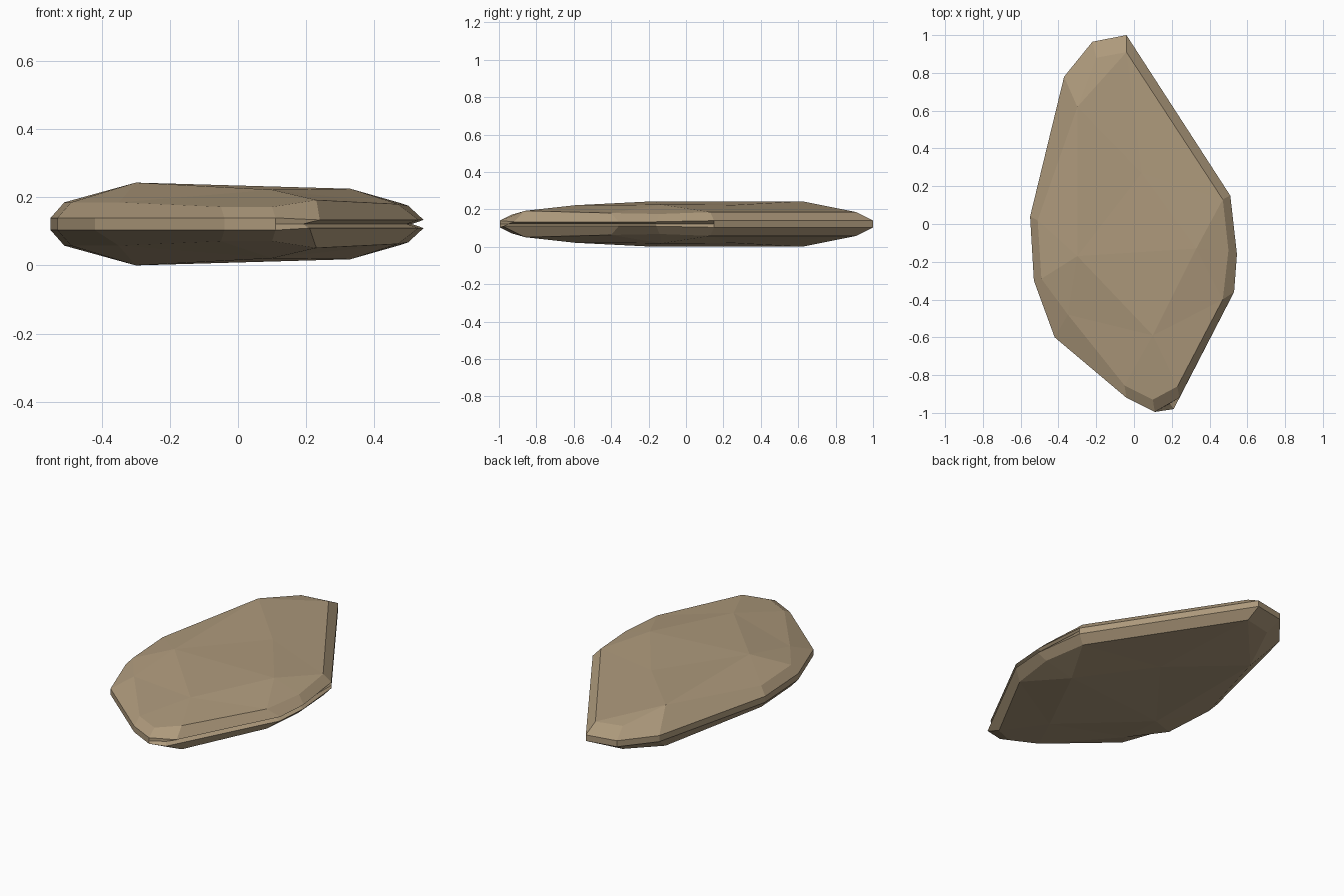
import bpy
import bmesh
from mathutils import Vector
from mathutils.geometry import delaunay_2d_cdt

MID = 0.1215  # height of the seam; both halves mirror about it
SEAM = 0.018  # half thickness of the thin edge band

cube = bpy.data.objects.get("Cube")
if cube:
    bpy.data.objects.remove(cube, do_unlink=True)

# Outer edge and raised shoulder, clockwise from the back tip
outer = [(-.04, 1), (.51, .15), (.545, -.16), (.53, -.36), (.21, -.98), (.11, -.995),
         (-.04, -.92), (-.42, -.6), (-.53, -.3), (-.55, .04), (-.37, .78), (-.22, .965)]
shoulder = [(-.04, .91, .185), (.47, .13, .185), (.5, -.14, .175), (.47, -.4, .18),
            (.23, -.86, .192), (.1, -.93, .172), (-.05, -.855, .172), (-.35, -.48, .185),
            (-.49, -.29, .185), (-.51, .02, .185), (-.3, .62, .243), (-.2, .88, .19)]
# High points of the broad faces: left, right, front, centre
crown = [(-.3, -.17, .243), (.33, -.13, .225), (.1, -.59, .222), (.04, .27, .224)]
groove = range(2, 5)  # corners where the edge is split by a notch

count = len(outer)
left, right, front, centre = range(count, count + len(crown))
cap = [Vector(p) for p in shoulder + crown]
ridges = [(left, front), (left, count - 2), (front, right), (left, centre),
          (centre, right), (centre, 0), (right, 1), (front, 3)]

# Triangulate the broad face along its ridges
rim = [(i, (i + 1) % count) for i in range(count)]
cdt = delaunay_2d_cdt([p.xy for p in cap], rim + ridges, [list(range(count))], 1, 1e-5)
cap_faces = cdt[2]
origin = [ids[0] for ids in cdt[3]]

bm = bmesh.new()


def half(side):
    """Add one broad face and its sloping shoulder; return the edge ring."""
    top = [bm.verts.new((p.x, p.y, MID + side * (p.z - MID))) for p in cap]
    edge = []
    for i, (x, y) in enumerate(outer):
        if i == 4 and side > 0:  # the upper lip is set back at the front corner
            x, y = x + .03, y + .06
        lip = .012 if i in groove else SEAM
        edge.append(bm.verts.new((x, y, MID + side * lip)))
    for face in cap_faces:
        bm.faces.new([top[origin[i]] for i in face])
    for i, j in rim:
        bm.faces.new((top[i], top[j], edge[j], edge[i]))
    return edge


upper, lower = half(1), half(-1)

# Edge band, pushed inward along the notch
middle = []
for i in range(count):
    point = (upper[i].co + lower[i].co) / 2
    if i in groove:
        point.x -= .035
    middle.append(bm.verts.new(point))
for i, j in rim:
    bm.faces.new((upper[i], upper[j], middle[j], middle[i]))
    bm.faces.new((middle[i], middle[j], lower[j], lower[i]))

bmesh.ops.recalc_face_normals(bm, faces=bm.faces)
mesh = bpy.data.meshes.new("flat_stone")
bm.to_mesh(mesh)
bm.free()
stone = bpy.data.objects.new("flat_stone", mesh)
bpy.context.collection.objects.link(stone)

# Single tan stone colour
tan = bpy.data.materials.new("tan_stone")
tan.use_nodes = True
colour = (.42, .32, .2, 1)
tan.diffuse_color = colour
tan.node_tree.nodes["Principled BSDF"].inputs["Base Color"].default_value = colour
mesh.materials.append(tan)
